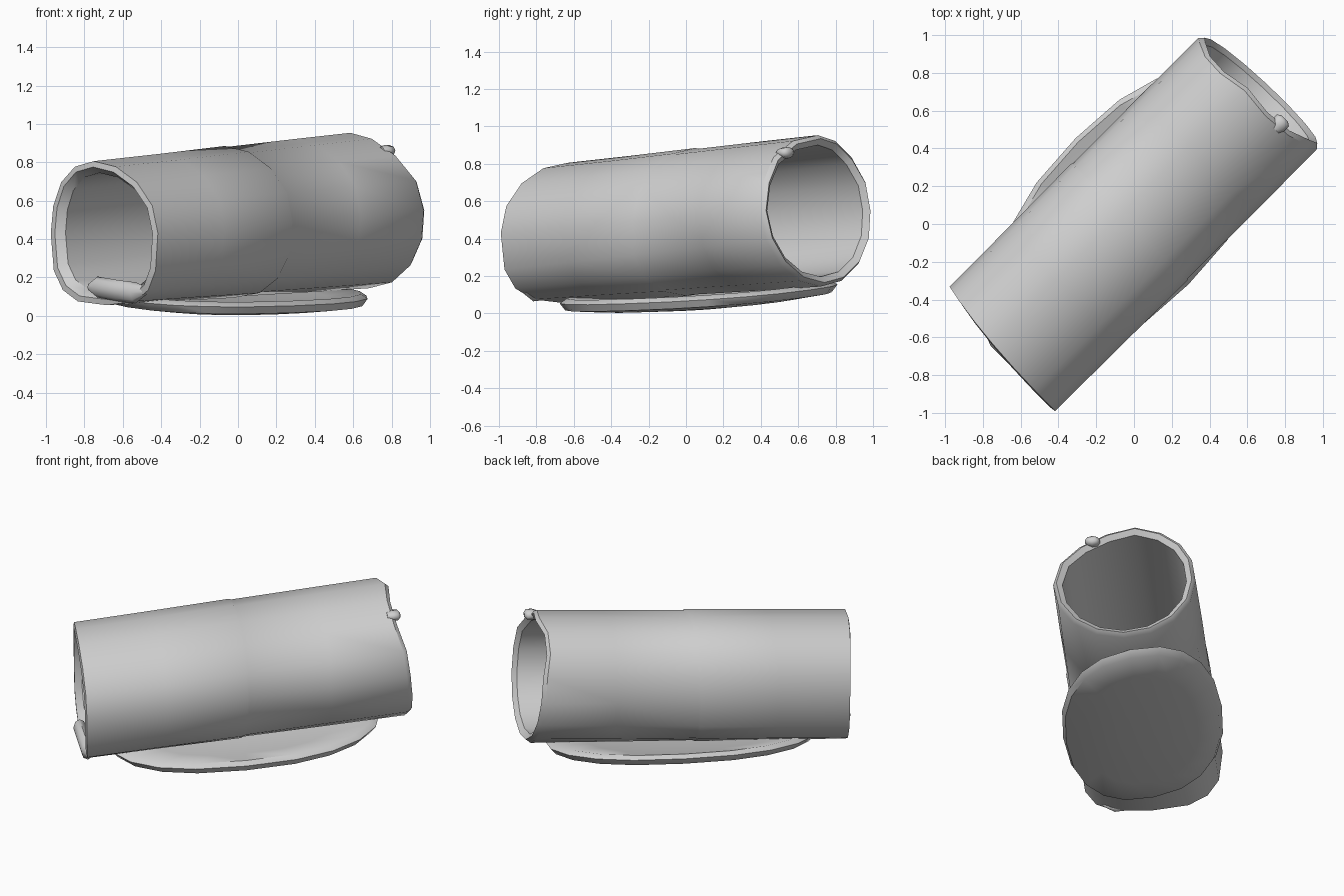
import bpy, bmesh, math
from mathutils import Vector

cube = bpy.data.objects.get("Cube")
if cube:
    bpy.data.objects.remove(cube, do_unlink=True)

ALONG = Vector((1, 1, 0)).normalized()    # direction of the tube
ACROSS = Vector((-1, 1, 0)).normalized()  # its horizontal side direction
UP = Vector((0, 0, 1))

grey = bpy.data.materials.new("light grey")
grey.use_nodes = True
grey.diffuse_color = (0.62, 0.62, 0.62, 1)
grey.node_tree.nodes["Principled BSDF"].inputs["Base Color"].default_value = grey.diffuse_color


def place(s, t, z):
    return ALONG * s + ACROSS * t + UP * z


def power(value, exponent):
    return math.copysign(abs(value) ** exponent, value)


def loft(name, rings, closed=False, caps=False, angle=40):
    """Skin a list of equal rings of points."""
    bm = bmesh.new()
    loops = [[bm.verts.new(p) for p in ring] for ring in rings]
    pairs = list(zip(loops, loops[1:]))
    if closed:
        pairs.append((loops[-1], loops[0]))
    for a, b in pairs:
        for i in range(len(a)):
            j = (i + 1) % len(a)
            bm.faces.new((a[i], a[j], b[j], b[i]))
    if caps:
        bm.faces.new(loops[0])
        bm.faces.new(loops[-1])
    bmesh.ops.recalc_face_normals(bm, faces=bm.faces)
    mesh = bpy.data.meshes.new(name)
    bm.to_mesh(mesh)
    bm.free()
    mesh.materials.append(grey)
    obj = bpy.data.objects.new(name, mesh)
    bpy.context.collection.objects.link(obj)
    bpy.ops.object.select_all(action="DESELECT")
    obj.select_set(True)
    bpy.context.view_layer.objects.active = obj
    bpy.ops.object.shade_smooth_by_angle(angle=math.radians(angle))


# Hollow tube: rises towards the back, with slanted, uneven ends; the top
# leans to one side and the underside is squarer towards the front
SIDES = 16


def tube_ring(s, scale):
    k = (s + 0.97) / 1.94
    centre, height = 0.43 + 0.12 * k, 0.375 + 0.03 * k
    ring = []
    for i in range(SIDES):
        a = 2 * math.pi * i / SIDES
        c, h = math.cos(a), math.sin(a)
        back = (-0.05 * h - 0.015 * c + 0.022 * math.sin(5 * a) * max(0, h)
                - 0.015 * max(0, h))
        front = 0.04 * c - 0.02 * h * abs(h)
        shift = back * max(0, s) ** 3 + front * max(0, -s) ** 3
        lean = 0.06 * max(0, h) ** 2
        if h < 0:
            soft = min(1, 0.68 + 0.32 * k)
            c, h = power(c, soft), power(h, soft)
        ring.append(place(s + shift, 0.025 + lean + 0.43 * scale * c,
                          centre + height * scale * h))
    return ring


profile = [(-0.96, 1), (-0.5, 1.005), (-0.012, 1.015), (0.0, 1.0), (0.5, 1.005), (0.95, 1),
           (0.975, 0.95), (0.95, 0.87), (0, 0.87), (-0.92, 0.83), (-0.965, 0.92)]
loft("tube", [tube_ring(s, k) for s, k in profile], closed=True)


# Shallow rounded base pad, skewed and tipped up towards the back left
def pad_ring(r, lift):
    ring = []
    for i in range(20):
        a = 2 * math.pi * i / 20
        c, h = power(math.cos(a), 0.85), power(math.sin(a), 0.85)
        across = 0.485 * r * h
        s, t = 0.04 + 0.84 * r * c + 0.13 * across, 0.055 + across
        z = 0.018 + 0.025 * s + 0.105 * t + 0.04 * r * r + lift
        ring.append(place(s, t, z))
    return ring


pad = [(0.3, 0.055), (0.7, 0.06), (0.95, 0.067), (1, 0.04),
       (0.96, 0.004), (0.7, 0), (0.3, 0)]
loft("base_pad", [pad_ring(r, z) for r, z in pad], caps=True, angle=50)

# Folded lip at the bottom of the front opening
lip = []
for t, z, r in ((0.14, 0.15, 0.02), (0.08, 0.15, 0.055), (-0.08, 0.13, 0.055),
                (-0.2, 0.12, 0.055), (-0.27, 0.13, 0.025)):
    lip.append([place(-0.955 + 0.7 * r * math.cos(a), t, z + r * math.sin(a))
                for a in (i * math.pi / 4 for i in range(8))])
loft("front_lip", lip, caps=True, angle=60)

# Small torn fold on the back rim
fold = []
for s, r in ((0.88, 0.02), (0.91, 0.03), (0.945, 0.03), (0.96, 0.015)):
    fold.append([place(s, -0.17 + 1.5 * r * math.cos(a), 0.86 + r * math.sin(a))
                 for a in (i * math.pi / 4 for i in range(8))])
loft("rim_fold", fold, caps=True, angle=60)
